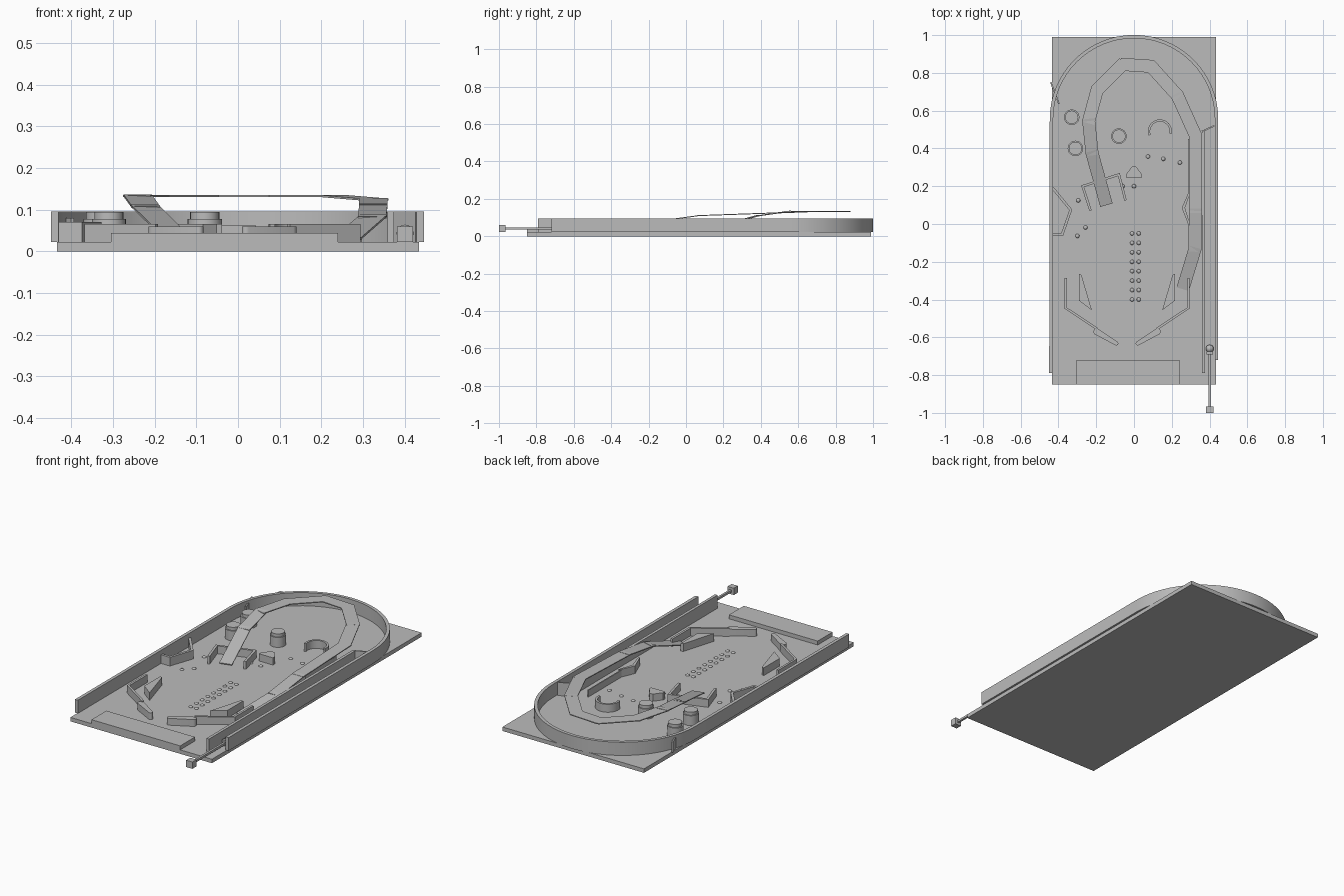
import bpy, bmesh, math
from mathutils import Vector

cube = bpy.data.objects.get("Cube")
if cube:
    bpy.data.objects.remove(cube, do_unlink=True)

grey = bpy.data.materials.new("plain grey")
grey.use_nodes = True
grey.diffuse_color = (0.5, 0.5, 0.5, 1)
grey.node_tree.nodes["Principled BSDF"].inputs["Base Color"].default_value = (0.5, 0.5, 0.5, 1)

FLOOR = 0.022
WALL_TOP = 0.095
AXIS = -0.037  # centre line of the playfield


def finish(bm, name, smooth=False):
    bmesh.ops.recalc_face_normals(bm, faces=bm.faces[:])
    mesh = bpy.data.meshes.new(name)
    bm.to_mesh(mesh)
    bm.free()
    mesh.materials.append(grey)
    obj = bpy.data.objects.new(name, mesh)
    bpy.context.collection.objects.link(obj)
    if smooth:
        bpy.ops.object.select_all(action='DESELECT')
        obj.select_set(True)
        bpy.context.view_layer.objects.active = obj
        bpy.ops.object.shade_smooth_by_angle(angle=math.radians(40))
    return obj


def prism(name, outline, z0, z1, smooth=False):
    """Vertical extrusion of a closed outline."""
    bm = bmesh.new()
    face = bm.faces.new([bm.verts.new((x, y, z0)) for x, y in outline])
    top = bmesh.ops.extrude_face_region(bm, geom=[face])["geom"]
    bmesh.ops.translate(bm, vec=(0, 0, z1 - z0),
                        verts=[v for v in top if isinstance(v, bmesh.types.BMVert)])
    return finish(bm, name, smooth)


def box(name, x0, x1, y0, y1, z0, z1):
    return prism(name, [(x0, y0), (x1, y0), (x1, y1), (x0, y1)], z0, z1)


def side_normals(pts):
    """Mitred sideways offset direction at each path point."""
    out = []
    for i, p in enumerate(pts):
        a = (p - pts[i - 1]).normalized() if i else None
        b = (pts[i + 1] - p).normalized() if i < len(pts) - 1 else None
        a, b = a or b, b or a
        n = Vector((-a.y - b.y, a.x + b.x)).normalized()
        out.append(n / max(0.5, n.dot(Vector((-a.y, a.x)))))
    return out


def wall(name, path, width, z0, z1, smooth=False):
    """Upright strip of even width along a path."""
    pts = [Vector(p) for p in path]
    ns = side_normals(pts)
    left = [p + n * width / 2 for p, n in zip(pts, ns)]
    right = [p - n * width / 2 for p, n in zip(pts, ns)]
    return prism(name, [tuple(p) for p in left + right[::-1]], z0, z1, smooth)


def arc(cx, cy, r, start, end, steps):
    angles = [math.radians(start + (end - start) * i / steps) for i in range(steps + 1)]
    return [(cx + r * math.cos(a), cy + r * math.sin(a)) for a in angles]


def disc(name, x, y, r, z0, z1):
    return prism(name, arc(x, y, r, 0, 345, 23), z0, z1, True)


def ball(name, x, y, z, r, squash=1):
    bm = bmesh.new()
    bmesh.ops.create_uvsphere(bm, u_segments=14, v_segments=8, radius=r)
    bmesh.ops.scale(bm, vec=(1, 1, squash), verts=bm.verts)
    bmesh.ops.translate(bm, vec=(x, y, z), verts=bm.verts)
    return finish(bm, name, True)


# Board and front apron
box("board", -0.435, 0.435, -0.85, 0.99, 0, FLOOR)
box("apron", -0.305, 0.24, -0.85, -0.72, FLOOR, 0.044)

# Outer rail with arched back, and the shooter lane divider
rail = [(-0.44, -0.79)] + arc(0, 0.555, 0.437, 180, 0, 32) + [(0.437, -0.72)]
wall("outer_rail", rail, 0.018, FLOOR, WALL_TOP, True)
wall("lane_divider", [(0.367, -0.79), (0.367, 0.49)], 0.016, FLOOR, WALL_TOP)
wall("lane_gate", [(0.36, 0.49), (0.425, 0.52)], 0.008, FLOOR, WALL_TOP)
wall("corner_deflector", [(-0.44, 0.75), (-0.397, 0.635)], 0.008, FLOOR, 0.08)

# Plunger and ball
box("plunger_knob", 0.382, 0.42, -1.0, -0.965, 0.022, 0.06)
box("plunger_rod", 0.395, 0.407, -0.97, -0.69, 0.035, 0.047)
box("plunger_tip", 0.385, 0.417, -0.69, -0.675, 0.025, 0.057)
ball("steel_ball", 0.401, -0.66, 0.043, 0.021)

# Bumpers
for i, (x, y) in enumerate([(-0.33, 0.565), (-0.31, 0.4), (-0.08, 0.465)]):
    disc(f"bumper_body_{i}", x, y, 0.041, FLOOR, 0.077)
    disc(f"bumper_cap_{i}", x, y, 0.035, 0.077, 0.094)

# Upper playfield targets
wall("crescent_guard", arc(0.137, 0.49, 0.058, 200, -10, 16), 0.012, FLOOR, 0.066, True)
prism("triangle_post", [(-0.043, 0.245), (0.043, 0.245), (0.043, 0.262),
                        (0.01, 0.305), (-0.01, 0.305), (-0.043, 0.262)], FLOOR, 0.062)
wall("bracket_guard", [(-0.23, 0.07), (-0.272, 0.2), (-0.08, 0.262), (-0.045, 0.125)],
     0.013, FLOOR, 0.065)
wall("left_side_guard", [(-0.43, 0.19), (-0.335, 0.075), (-0.38, -0.055), (-0.43, -0.055)],
     0.014, FLOOR, 0.07)
prism("right_side_guard", [(0.29, 0.17), (0.253, 0.085), (0.29, -0.01),
                           (0.298, -0.005), (0.27, 0.085), (0.298, 0.165)], FLOOR, 0.065)
wall("right_side_wall", [(0.288, 0.45), (0.288, 0.16)], 0.006, FLOOR, 0.06)

# Lower playfield pieces, one of each per side
for side, s in (("right", -1), ("left", 1)):
    def flip(pts):
        return [(AXIS + s * (x - AXIS), y) for x, y in pts]
    prism(f"slingshot_{side}", flip([(-0.292, -0.265), (-0.278, -0.27),
                                     (-0.223, -0.457), (-0.292, -0.405)]), FLOOR, 0.065)
    wall(f"lane_guide_{side}", flip([(-0.362, -0.285), (-0.362, -0.445), (-0.195, -0.555)]),
         0.012, FLOOR, 0.065)
    a = math.degrees(math.atan2(-0.07, 0.11))
    flipper = arc(-0.198, -0.57, 0.017, a + 90, a + 270, 8) + arc(-0.094, -0.632, 0.011, a - 90, a + 90, 8)
    prism(f"flipper_{side}", flip(flipper), FLOOR, 0.06, True)

# Raised ramp loop made of overlapping thin plates
ramp = [(0.258, -0.345, 0.024), (0.322, -0.135, 0.08), (0.325, 0.07, 0.108),
        (0.325, 0.47, 0.122), (0.23, 0.68, 0.13), (0.09, 0.835, 0.13),
        (-0.06, 0.845, 0.13), (-0.195, 0.71, 0.13), (-0.24, 0.545, 0.13),
        (-0.222, 0.375, 0.105), (-0.146, 0.1, 0.03)]
bm = bmesh.new()
pts = [Vector(p) for p in ramp]
for i, (p, q) in enumerate(zip(pts, pts[1:])):
    d = (q - p).normalized()
    n = Vector((-d.y, d.x, 0)).normalized() * 0.034
    p = p - d * (0.012 if i else 0)
    q = q + d * (0.012 if i < len(pts) - 2 else 0)
    lift = Vector((0, 0, 0.005))
    ring = [p + n, q + n, q - n, p - n]
    low = [bm.verts.new(v) for v in ring]
    high = [bm.verts.new(v + lift) for v in ring]
    bm.faces.new(low)
    bm.faces.new(high)
    for k in range(4):
        j = (k + 1) % 4
        bm.faces.new([low[k], low[j], high[j], high[k]])
finish(bm, "ramp_loop")

# Small domed lamps in the playfield
lamps = [(x, -0.4 + 0.05 * i) for i in range(8) for x in (-0.01, 0.025)]
lamps += [(-0.295, 0.125), (-0.257, -0.018), (-0.3, -0.063), (-0.06, 0.2), (0.0, 0.2),
          (0.074, 0.357), (0.155, 0.345), (0.243, 0.325)]
for i, (x, y) in enumerate(lamps):
    ball(f"lamp_{i}", x, y, FLOOR, 0.011, 0.6)
